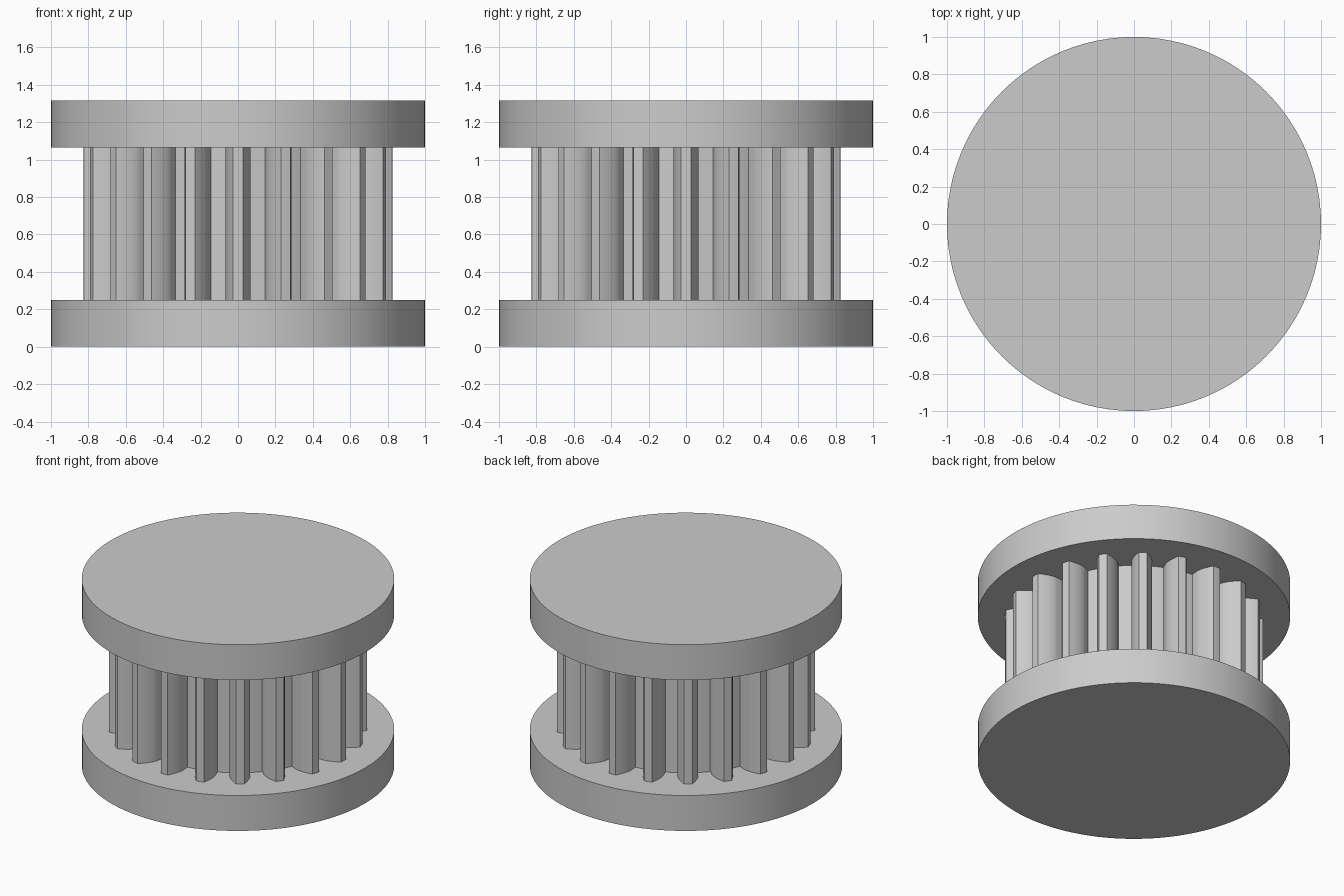
import bpy, bmesh
from math import sin, cos, tan, acos, pi, radians, sqrt

cube = bpy.data.objects.get("Cube")
if cube:
    bpy.data.objects.remove(cube, do_unlink=True)

HEIGHT, FLANGE = 1.315, 0.25
TEETH, MODULE = 20, 0.075

grey = bpy.data.materials.new("light grey")
grey.use_nodes = True
colour = (0.6, 0.6, 0.6, 1)
grey.diffuse_color = colour
grey.node_tree.nodes["Principled BSDF"].inputs["Base Color"].default_value = colour


def extruded(name, outline, bottom, top):
    """Solid prism from an outline, smooth with sharp edges kept."""
    bm = bmesh.new()
    face = bm.faces.new([bm.verts.new((x, y, bottom)) for x, y in outline])
    out = bmesh.ops.extrude_face_region(bm, geom=[face])
    verts = [g for g in out["geom"] if isinstance(g, bmesh.types.BMVert)]
    bmesh.ops.translate(bm, verts=verts, vec=(0, 0, top - bottom))
    bmesh.ops.recalc_face_normals(bm, faces=bm.faces)
    mesh = bpy.data.meshes.new(name)
    bm.to_mesh(mesh)
    bm.free()
    mesh.materials.append(grey)
    obj = bpy.data.objects.new(name, mesh)
    bpy.context.collection.objects.link(obj)
    bpy.ops.object.select_all(action="DESELECT")
    obj.select_set(True)
    bpy.context.view_layer.objects.active = obj
    bpy.ops.object.shade_smooth_by_angle(angle=radians(25))
    return obj


def polar(radius, angle):
    return radius * cos(angle), radius * sin(angle)


def involute(angle):
    return tan(angle) - angle


# Involute tooth: (radius, half angle) pairs from root to tip
pitch = MODULE * TEETH / 2
base = pitch * cos(radians(20))
root, tip = pitch - 1.25 * MODULE, pitch + MODULE
base_half = pi / (2 * TEETH) + involute(radians(20))
flank = [(root, base_half)]
STEPS = 8
for i in range(STEPS + 1):
    r = base + (tip - base) * (i / STEPS) ** 1.5
    flank.append((r, base_half - involute(acos(min(1, base / r)))))

# Toothed core outline, each tooth mirrored about its own centre line
gear = []
for t in range(TEETH):
    centre = 2 * pi * t / TEETH
    gear += [polar(r, centre - a) for r, a in flank]
    gear.append(polar(tip, centre))
    gear += [polar(r, centre + a) for r, a in reversed(flank)]
    gear.append(polar(root, centre + pi / TEETH))

extruded("toothed_core", gear, FLANGE - 0.01, HEIGHT - FLANGE + 0.01)

# Round end flanges
SIDES = 96
disc = [polar(1, 2 * pi * i / SIDES) for i in range(SIDES)]
extruded("bottom_flange", disc, 0, FLANGE)
extruded("top_flange", disc, HEIGHT - FLANGE, HEIGHT)
